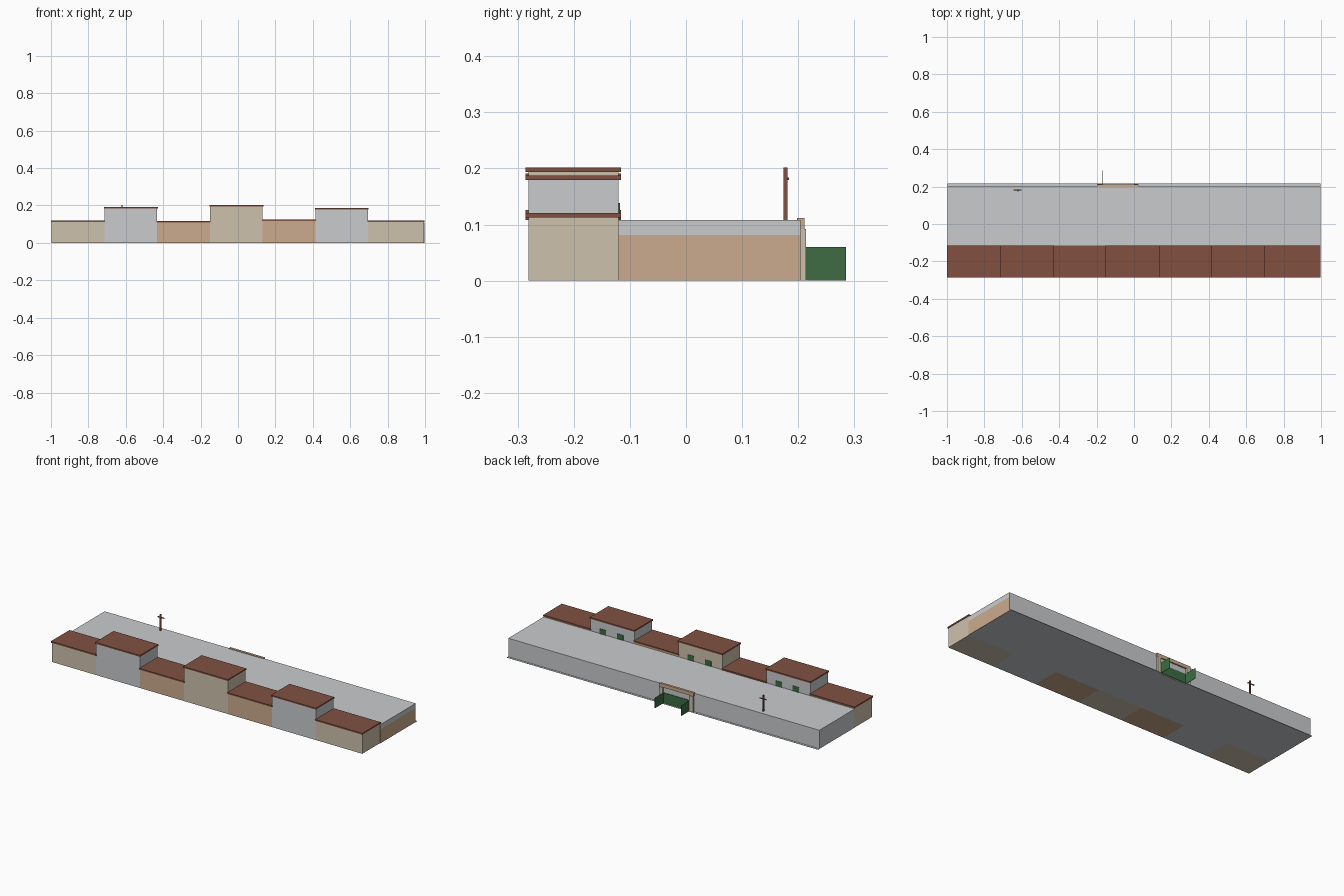
import bpy

cube = bpy.data.objects.get("Cube")
if cube:
    bpy.data.objects.remove(cube, do_unlink=True)


def material(name, rgb):
    m = bpy.data.materials.new(name)
    m.use_nodes = True
    linear = [(c / 255) ** 2.2 for c in rgb] + [1]
    m.diffuse_color = linear
    m.node_tree.nodes["Principled BSDF"].inputs["Base Color"].default_value = linear
    return m


gray = material("pale gray plaster", (200, 202, 204))
beige = material("beige plaster", (204, 192, 172))
tan = material("tan plaster", (202, 170, 140))
brown = material("brown tile", (128, 82, 67))
green = material("green paint", (64, 108, 70))


def box(name, mat, x, y, z):
    """Box spanning the (low, high) pairs on each axis."""
    bpy.ops.mesh.primitive_cube_add(size=1)
    ob = bpy.context.object
    ob.name = name
    ob.location = [(a + b) / 2 for a, b in (x, y, z)]
    ob.scale = [b - a for a, b in (x, y, z)]
    bpy.ops.object.transform_apply(location=True, rotation=False, scale=True)
    ob.data.materials.append(mat)
    return ob


# Long hall behind the houses, with a thin ground strip at its back
HALL_TOP = 0.108
box("hall", gray, (-0.998, 0.994), (-0.12, 0.204), (0, HALL_TOP))
box("ground_strip", gray, (-0.998, 0.998), (0.204, 0.217), (0, 0.001))
box("left_end_wall", tan, (0.994, 0.997), (-0.12, 0.204), (0, 0.081))
box("left_end_band", gray, (0.994, 0.997), (-0.12, 0.204), (0.081, HALL_TOP))

# Row of houses: wall colour and total height, from right to left
edges = [-0.997, -0.714, -0.432, -0.149, 0.132, 0.415, 0.696, 0.994]
houses = [(beige, 0.121), (gray, 0.191), (tan, 0.116), (beige, 0.202),
          (tan, 0.126), (gray, 0.187), (beige, 0.121)]
ROOF = 0.008
for i, (mat, top) in enumerate(houses):
    a, b = edges[i], edges[i + 1]
    box(f"house_{i + 1}", mat, (a, b), (-0.281, -0.12), (0, top - ROOF))
    box(f"house_roof_{i + 1}", brown, (a - 0.003, b + 0.003),
        (-0.286, -0.116), (top - ROOF, top))
    # The tall houses have two windows looking over the hall roof
    if top > 0.15:
        for side, offset in (("left", 0.08), ("right", 0.19)):
            x = b - offset
            box(f"house_window_{i + 1}_{side}", green, (x - 0.02, x + 0.02),
                (-0.121, -0.118), (HALL_TOP, 0.138))

# Back gateway: posts, lintel, closed panel and two open leaves
for side, a, b in (("left", 0.0, 0.022), ("right", -0.195, -0.17)):
    box(f"gate_post_{side}", beige, (a, b), (0.204, 0.214), (0, 0.092))
box("gate_lintel", tan, (-0.197, 0.024), (0.198, 0.211), (0.092, 0.112))
box("gate_panel", green, (-0.17, 0.0), (0.204, 0.207), (0, 0.06))
for side, x in (("left", 0.0), ("right", -0.168)):
    box(f"gate_leaf_{side}", green, (x - 0.001, x + 0.001),
        (0.207, 0.285), (0, 0.06))

# Roof pole with crossarm
box("pole", brown, (-0.624, -0.617), (0.174, 0.181), (HALL_TOP, 0.202))
box("pole_crossarm", brown, (-0.643, -0.601), (0.180, 0.184), (0.179, 0.184))
